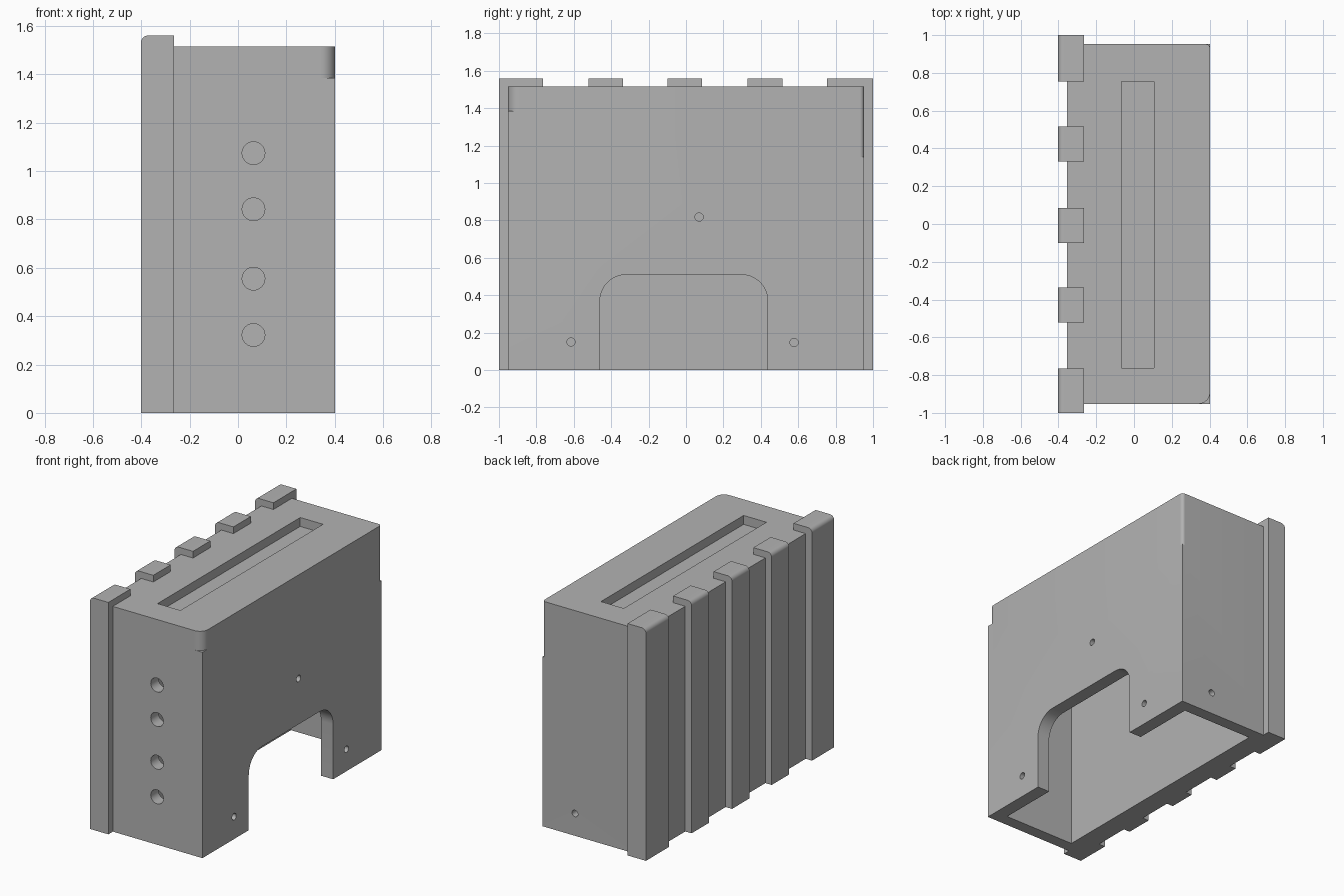
import bpy, bmesh, math
from mathutils import Vector

if "Cube" in bpy.data.objects:
    bpy.data.objects.remove(bpy.data.objects["Cube"])

grey = bpy.data.materials.new("plain grey")
grey.diffuse_color = (0.45, 0.45, 0.45, 1)
grey.use_nodes = True
grey.node_tree.nodes["Principled BSDF"].inputs["Base Color"].default_value = grey.diffuse_color


def prism(name, profile, axis, lo, hi):
    """Extrude a 2D profile along x, y or z between lo and hi."""
    place = {"x": lambda p, t: (t, p[0], p[1]),
             "y": lambda p, t: (p[0], t, p[1]),
             "z": lambda p, t: (p[0], p[1], t)}[axis]
    bm = bmesh.new()
    face = bm.faces.new([bm.verts.new(place(p, lo)) for p in profile])
    ext = bmesh.ops.extrude_face_region(bm, geom=[face])
    move = Vector(place((0, 0), hi - lo))
    bmesh.ops.translate(bm, vec=move, verts=[v for v in ext["geom"] if isinstance(v, bmesh.types.BMVert)])
    bmesh.ops.recalc_face_normals(bm, faces=bm.faces)
    mesh = bpy.data.meshes.new(name)
    bm.to_mesh(mesh)
    bm.free()
    mesh.materials.append(grey)
    obj = bpy.data.objects.new(name, mesh)
    bpy.context.collection.objects.link(obj)
    return obj


def arc(cx, cy, r, a0, a1, n=10):
    return [(cx + r * math.cos(math.radians(a0 + (a1 - a0) * i / n)),
             cy + r * math.sin(math.radians(a0 + (a1 - a0) * i / n))) for i in range(n + 1)]


def rect(x0, y0, x1, y1):
    return [(x0, y0), (x1, y0), (x1, y1), (x0, y1)]


def combine(target, other, operation):
    """Boolean one part into another and discard the tool."""
    bpy.context.view_layer.objects.active = target
    mod = target.modifiers.new("combine", "BOOLEAN")
    mod.operation = operation
    mod.solver = "EXACT"
    mod.object = other
    bpy.ops.object.modifier_apply(modifier=mod.name)
    bpy.data.objects.remove(other)


def hole(axis, a, b, r, lo, hi):
    combine(body, prism("hole", arc(a, b, r, 0, 360, 32)[:-1], axis, lo, hi), "DIFFERENCE")


# Main housing with five vertical ribs, rounded along the outer top edge
body = prism("housing", rect(-0.355, -0.952, 0.402, 0.952), "z", 0, 1.515)
rib_profile = [(-0.402, 0), (-0.265, 0), (-0.265, 1.56)] + arc(-0.372, 1.53, 0.03, 90, 180)
for y0, y1 in [(-1, -0.765), (-0.522, -0.337), (-0.1, 0.085), (0.33, 0.515), (0.755, 1)]:
    combine(body, prism("rib", rib_profile, "y", y0, y1), "UNION")

# Cavity open at the bottom and shallow slot in the top
combine(body, prism("cavity", rect(-0.215, -0.87, 0.312, 0.87), "z", -0.1, 1.4), "DIFFERENCE")
combine(body, prism("top_slot", rect(-0.065, -0.762, 0.105, 0.754), "z", 1.455, 1.7), "DIFFERENCE")

# Rounded opening in the right wall
notch = [(-0.46, -0.1), (0.437, -0.1)] + arc(0.297, 0.37, 0.14, 0, 90) + arc(-0.32, 0.37, 0.14, 90, 180)
combine(body, prism("notch", notch, "x", 0.2, 0.6), "DIFFERENCE")

# Four large holes in the front, small holes in the right and back walls
for z in (0.322, 0.555, 0.842, 1.074):
    hole("y", 0.064, z, 0.047, -1.1, -0.8)
for y, z in [(0.07, 0.818), (-0.615, 0.15), (0.578, 0.148)]:
    hole("x", y, z, 0.022, 0.2, 0.6)
hole("y", 0.16, 0.15, 0.022, 0.8, 1.1)

# Partly rounded vertical corners on the right side
for side, r, z in [(-1, 0.06, 1.385), (1, 0.022, 1.14)]:
    cx, cy = 0.402 - r, 0.952 - r
    edge = arc(cx, cy, r, 0, 90) + [(cx, 1.1), (0.55, 1.1), (0.55, cy)]
    edge = [(x, side * y) for x, y in edge]
    combine(body, prism("corner", edge, "z", z, 1.7), "DIFFERENCE")

body.select_set(True)
bpy.context.view_layer.objects.active = body
bpy.ops.object.shade_smooth_by_angle(angle=math.radians(30))
